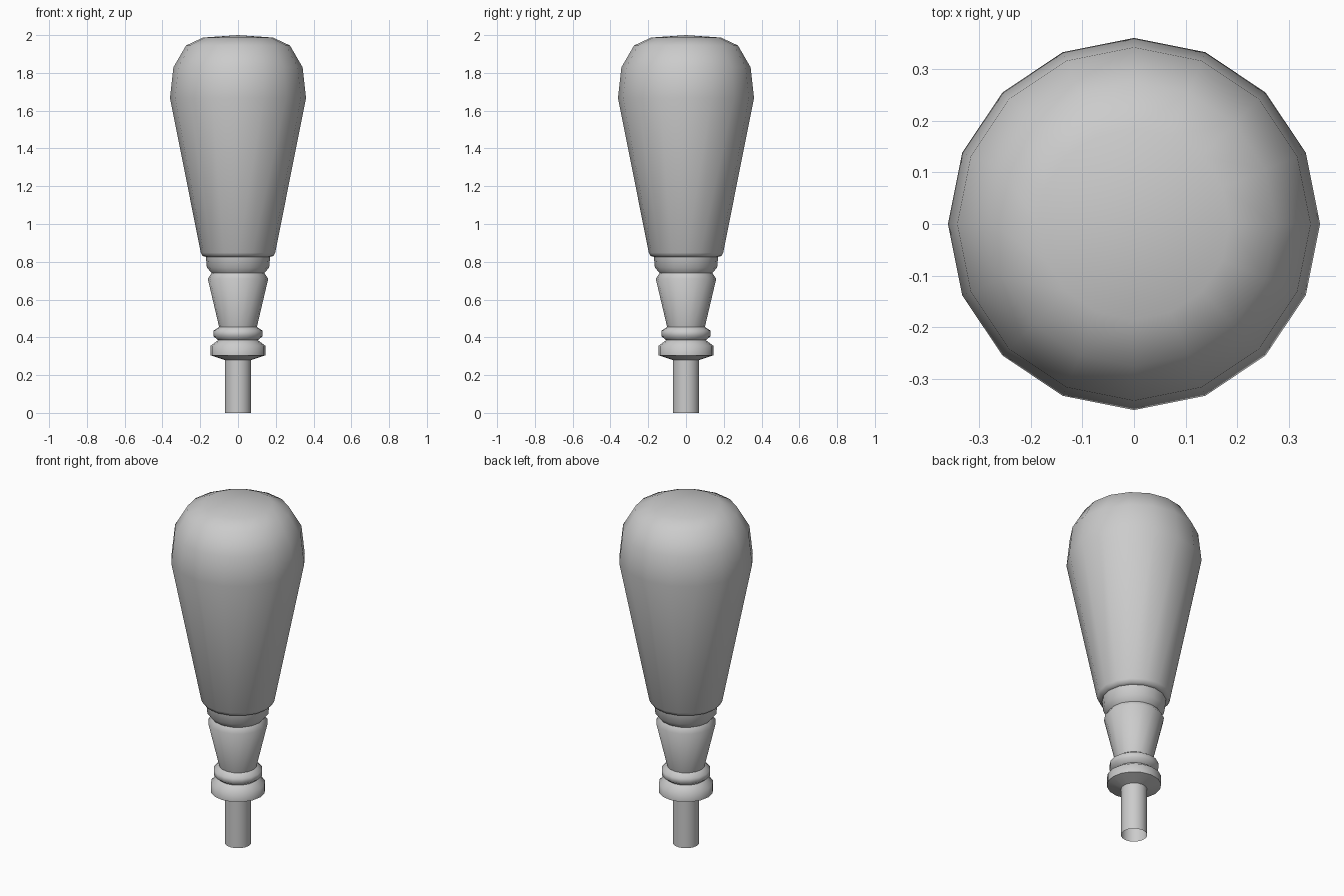
import bpy
import bmesh
from math import cos, sin, tau, radians

SIDES = 16

cube = bpy.data.objects.get("Cube")
if cube:
    bpy.data.objects.remove(cube, do_unlink=True)

grey = bpy.data.materials.new("plain grey")
grey.use_nodes = True
colour = (0.6, 0.6, 0.6, 1)
grey.diffuse_color = colour
grey.node_tree.nodes["Principled BSDF"].inputs["Base Color"].default_value = colour


def lathe(name, profile):
    """Turn a bottom-to-top (radius, height) profile around the z axis."""
    bm = bmesh.new()
    rings = []
    for r, z in profile:
        count = SIDES if r else 1
        rings.append([bm.verts.new((r * cos(tau * i / SIDES), r * sin(tau * i / SIDES), z))
                      for i in range(count)])
    for low, high in zip(rings, rings[1:]):
        for i in range(SIDES):
            j = (i + 1) % SIDES
            if len(high) == 1:
                bm.faces.new((low[i], low[j], high[0]))
            else:
                bm.faces.new((low[i], low[j], high[j], high[i]))
    mesh = bpy.data.meshes.new(name)
    bm.to_mesh(mesh)
    bm.free()
    mesh.materials.append(grey)
    obj = bpy.data.objects.new(name, mesh)
    bpy.context.collection.objects.link(obj)
    bpy.ops.object.select_all(action="DESELECT")
    obj.select_set(True)
    bpy.context.view_layer.objects.active = obj
    bpy.ops.object.shade_smooth_by_angle(angle=radians(62))
    return obj


# Hollow stem, open at the bottom
lathe("stem", [(0.07, 0), (0.07, 0.28)])

# Two stacked beads above the stem
lathe("collar", [(0.07, 0.28), (0.145, 0.305), (0.145, 0.355), (0.105, 0.385),
                 (0.13, 0.405), (0.13, 0.435), (0.1, 0.455)])

# Flared neck with a groove near its top
lathe("neck", [(0.1, 0.455), (0.16, 0.71), (0.14, 0.74), (0.165, 0.77), (0.17, 0.826)])

# Large tapered grip with a rounded crown
lathe("grip", [(0.17, 0.826), (0.187, 0.83), (0.197, 0.848), (0.36, 1.667), (0.342, 1.83),
               (0.275, 1.945), (0.185, 1.987), (0, 2)])
